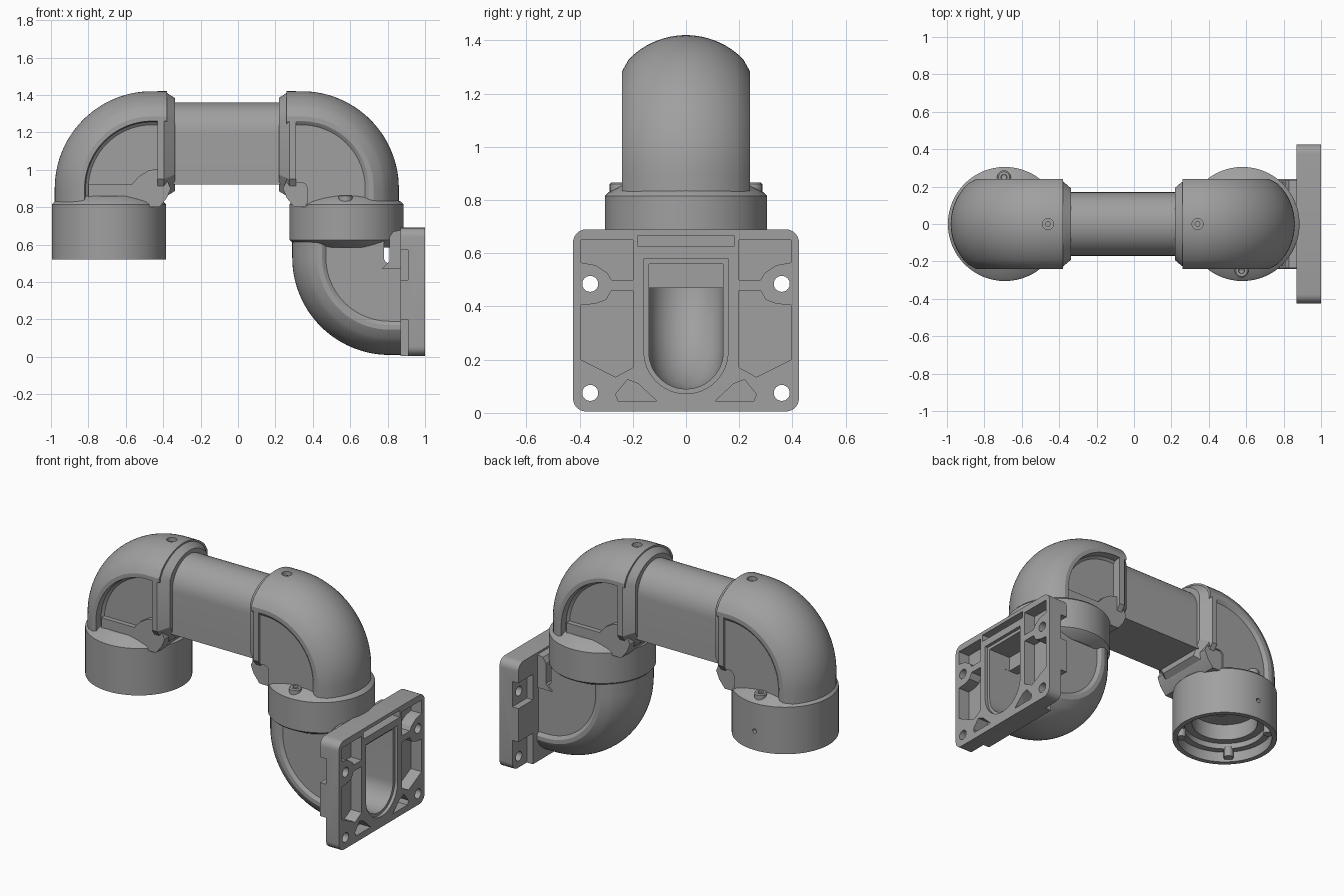
import bpy, bmesh
from math import sin, cos, pi, sqrt, radians

cube = bpy.data.objects.get("Cube")
if cube:
    bpy.data.objects.remove(cube)

grey = bpy.data.materials.new("plain grey")
grey.use_nodes = True
COLOUR = (0.35, 0.35, 0.35, 1)
grey.diffuse_color = COLOUR
grey.node_tree.nodes["Principled BSDF"].inputs["Base Color"].default_value = COLOUR


def loft(name, rings):
    """Skin a list of equal rings of points and cap both ends."""
    bm = bmesh.new()
    loops = [[bm.verts.new(p) for p in ring] for ring in rings]
    n = len(loops[0])
    for a, b in zip(loops, loops[1:]):
        for i in range(n):
            bm.faces.new((a[i], a[(i + 1) % n], b[(i + 1) % n], b[i]))
    bm.faces.new(loops[0][::-1])
    bm.faces.new(loops[-1])
    bmesh.ops.recalc_face_normals(bm, faces=bm.faces)
    mesh = bpy.data.meshes.new(name)
    bm.to_mesh(mesh)
    bm.free()
    mesh.materials.append(grey)
    ob = bpy.data.objects.new(name, mesh)
    bpy.context.collection.objects.link(ob)
    return ob


def prism_x(name, pts, x0, x1):
    return loft(name, [[(x, y, z) for y, z in pts] for x in (x0, x1)])


def prism_y(name, pts, y0, y1):
    return loft(name, [[(x, y, z) for x, z in pts] for y in (y0, y1)])


def box_pts(a0, a1, b0, b1):
    return [(a0, b0), (a1, b0), (a1, b1), (a0, b1)]


def lathe(name, x, y, profile, n=64):
    return loft(name, [[(x + r * cos(2 * pi * i / n), y + r * sin(2 * pi * i / n), z)
                        for i in range(n)] for r, z in profile])


def activate(ob):
    bpy.ops.object.select_all(action="DESELECT")
    ob.select_set(True)
    bpy.context.view_layer.objects.active = ob


def cut(ob, cutter):
    mod = ob.modifiers.new("cut", "BOOLEAN")
    mod.operation = "DIFFERENCE"
    mod.solver = "EXACT"
    mod.object = cutter
    activate(ob)
    bpy.ops.object.modifier_apply(modifier=mod.name)
    bpy.data.objects.remove(cutter)


def arch(hw, centre, way, flat, n=24):
    """Half round outline closed by a flat edge."""
    pts = [(hw * cos(pi * i / n), centre + way * hw * sin(pi * i / n)) for i in range(n + 1)]
    return pts + [(-hw, flat), (hw, flat)]


def sweep(name, section, cx, cz, sx, sz, ext0, ext1, n=28):
    """Turn a (y, radius) section a quarter round (cx, cz), with straight ends."""
    rings = [[(cx + sx * r, y, cz - sz * ext0) for y, r in section]]
    for i in range(n + 1):
        a = pi / 2 * i / n
        rings.append([(cx + sx * r * cos(a), y, cz + sz * r * sin(a)) for y, r in section])
    rings.append([(cx - sx * ext1, y, cz + sz * r) for y, r in section])
    return loft(name, rings)


# Domed outer curve shared by elbows and collars: (y, radius)
DOME = [(y, 0.22 + sqrt(0.09 - y * y)) for y in [0.215 * (1 - i / 10) for i in range(21)]]
DOME = [(0.24, 0.385)] + DOME + [(-0.24, 0.385)]


def elbow_section(front, back):
    """Dome with side panels sunk to the given depths."""
    return ([(back, 0.03), (back, 0.34), (min(back + 0.012, 0.24), 0.355), (0.24, 0.36)] + DOME
            + [(-0.24, 0.36), (-min(front + 0.012, 0.24), 0.355), (-front, 0.34), (-front, 0.03)])


def upper_elbow(side, cx, s):
    cz = 0.9
    panels = (0.185, 0.225) if s < 0 else (0.225, 0.185)
    body = sweep(side + "_elbow", elbow_section(*panels), cx, cz, s, 1, 0.09, 0.08)
    cut(body, lathe("screw_cutter", cx, 0, [(0.03, 1.38), (0.03, 1.5)], 20))
    lathe(side + "_top_screw", cx, 0, [(0.016, 1.37), (0.016, 1.4)], 6)
    # collar that grips the straight tube
    ring = DOME + [(-0.24, 0.05), (-0.17, -0.05), (0.17, -0.05), (0.24, 0.05)]
    steps = [(0.03, 1, 0), (0.065, 1, 0), (0.122, 0.8, 0.03)]
    rings = []
    for d, ky, inset in steps:
        kz = 1 - inset / 0.235
        rings.append([(cx - s * d, y * ky, cz + 0.235 + (r - 0.235) * kz) for y, r in ring])
    loft(side + "_collar", rings)
    # inner throat between collar and socket
    throat = [(0.34, -0.1), (0.34, 0.02), (0.11, 0.02), (0.07, 0.065), (0.02, 0.095),
              (-0.05, 0.11), (-0.1, 0.0), (-0.08, -0.05), (-0.04, -0.1)]
    prism_y(side + "_throat", [(cx + s * u, cz + w) for u, w in throat], -0.215, 0.215)
    # set screw on the socket shoulder
    lathe(side + "_socket_screw", cx + s * 0.235, -s * 0.25,
          [(0.037, 0.8), (0.037, 0.86), (0.03, 0.866), (0.016, 0.866), (0.014, 0.85)], 20)


upper_elbow("left_end", -0.46, -1)
upper_elbow("flange_end", 0.34, 1)

# Straight tube: round on top, flat sides and underside
prism_x("straight_tube", arch(0.17, 1.19, 1, 0.92), -0.36, 0.24)

# Open socket under the free end
socket = lathe("open_socket", -0.69, 0, [
    (0.001, 0.86), (0.23, 0.86), (0.29, 0.83), (0.305, 0.815), (0.305, 0.52), (0.275, 0.52),
    (0.275, 0.585), (0.235, 0.585), (0.235, 0.62), (0.19, 0.62), (0.19, 0.72), (0.001, 0.72)])
cut(socket, prism_y("pin_cutter", [(-0.69 + 0.014 * cos(i * pi / 6), 0.64 + 0.014 * sin(i * pi / 6))
                                   for i in range(12)], 0.28, 0.4))
for i in range(4):
    a = pi / 4 + i * pi / 2
    lathe("socket_lug_%d" % (i + 1), -0.69 + 0.255 * cos(a), 0.255 * sin(a),
          [(0.028, 0.535), (0.028, 0.6)], 16)

# Closed socket joining the two elbows
lathe("joint_socket", 0.58, 0, [
    (0.001, 0.86), (0.23, 0.86), (0.29, 0.83), (0.305, 0.815),
    (0.305, 0.625), (0.295, 0.615), (0.24, 0.585), (0.001, 0.585)])

# Lower elbow, hollow towards the flange
lower = sweep("lower_elbow", elbow_section(0.225, 0.225), 0.81, 0.53, -1, -1, 0.09, -0.0)
bpy.data.objects.remove(lower)
lower = sweep("lower_elbow", elbow_section(0.225, 0.225), 0.81, 0.53, -1, -1, 0.09, 0.07)
cut(lower, sweep("bore_cutter", arch(0.14, 0.3, 1, 0.06), 0.81, 0.53, -1, -1, 0.05, 0.24))
cut(lower, prism_x("mouth_cutter", arch(0.139, 0.23, -1, 0.56), 0.83, 1.05))

# Block behind the flange
block = prism_y("flange_block", [(0.77, 0.47), (0.81, 0.51), (0.81, 0.64), (0.83, 0.67),
                                 (0.88, 0.68), (0.88, 0.47)], -0.235, 0.235)
cut(block, prism_x("mouth_cutter", arch(0.139, 0.23, -1, 0.56), 0.83, 1.05))

# Flange plate with rounded corners
corners = []
for k, (y, z) in enumerate([(0.375, 0.64), (-0.375, 0.64), (-0.375, 0.055), (0.375, 0.055)]):
    for i in range(7):
        a = (k + i / 6) * pi / 2
        corners.append((y + 0.05 * cos(a), z + 0.05 * sin(a)))
flange = prism_x("flange_plate", corners, 0.868, 1.0)
cut(flange, prism_x("mouth_cutter", arch(0.14, 0.23, -1, 0.56), 0.8, 1.05))
cut(flange, prism_x("rim_cutter", arch(0.158, 0.23, -1, 0.58), 0.98, 1.05))
cut(flange, prism_x("slot_cutter", box_pts(-0.18, 0.18, 0.625, 0.667), 0.93, 1.1))
pockets = [
    [(0.2, 0.65), (0.395, 0.65), (0.395, 0.565), (0.34, 0.555), (0.295, 0.525), (0.28, 0.5), (0.2, 0.5)],
    [(0.2, 0.46), (0.28, 0.46), (0.3, 0.425), (0.34, 0.41), (0.395, 0.405), (0.395, 0.2),
     (0.265, 0.135), (0.2, 0.17)],
    [(0.11, 0.045), (0.255, 0.045), (0.265, 0.07), (0.22, 0.125), (0.18, 0.11)]]
for s in (-1, 1):
    for p in pockets:
        cut(flange, prism_x("pocket_cutter", [(s * y, z) for y, z in p], 0.925, 1.1))
    # bolt seats on the back, then bolt holes
    for z0, z1 in ((-0.05, 0.2), (0.41, 0.57)):
        cut(flange, prism_x("seat_cutter", box_pts(*sorted((s * 0.28, s * 0.5)), z0, z1), 0.8, 0.91))
    for z in (0.075, 0.485):
        hole = [(s * 0.36 + 0.03 * cos(i * pi / 12), z + 0.03 * sin(i * pi / 12)) for i in range(24)]
        cut(flange, prism_x("bolt_cutter", hole, 0.8, 1.1))

# Smooth curved skins, keep real edges sharp
for ob in list(bpy.context.scene.objects):
    if ob.type == "MESH" and grey.name in ob.data.materials:
        activate(ob)
        bpy.ops.object.shade_smooth_by_angle(angle=radians(25))
